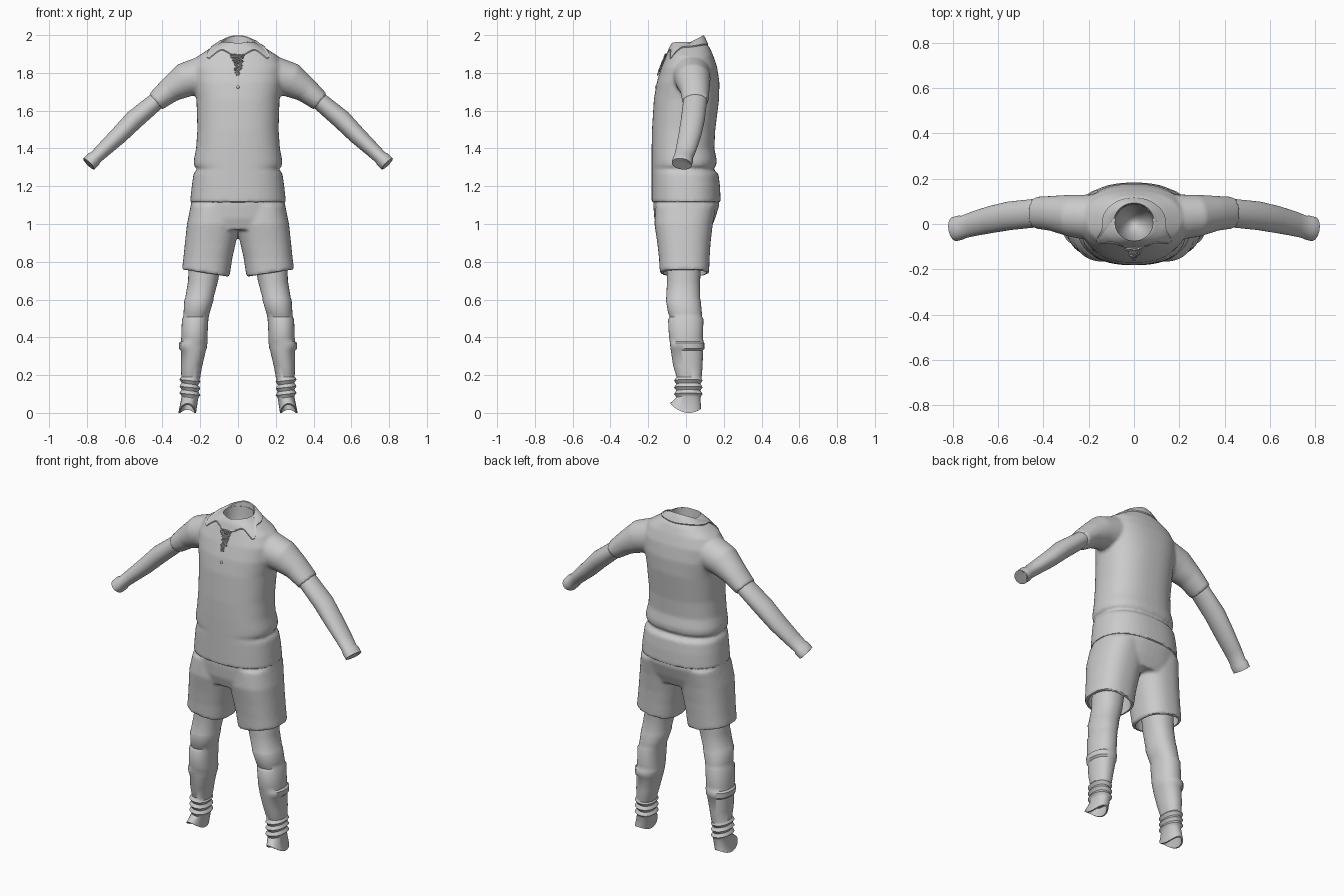
import bpy, bmesh, math, random
from mathutils import Vector
from mathutils.bvhtree import BVHTree

random.seed(4)
cube = bpy.data.objects.get("Cube")
if cube:
    bpy.data.objects.remove(cube)

fabric = bpy.data.materials.new("light grey fabric")
fabric.use_nodes = True
GREY = (0.6, 0.6, 0.6, 1)
fabric.diffuse_color = GREY
fabric.node_tree.nodes["Principled BSDF"].inputs["Base Color"].default_value = GREY


def oval(x0, x1, y0, y1, z, power=2.4, count=48, tilt=0.0):
    """Level rounded ring inside a box, tilted along x."""
    pts = []
    for i in range(count):
        a = math.tau * i / count
        c, s = math.cos(a), math.sin(a)
        px = math.copysign(abs(c) ** (2 / power), c)
        py = math.copysign(abs(s) ** (2 / power), s)
        pts.append(Vector(((x0 + x1) / 2 + px * (x1 - x0) / 2,
                           (y0 + y1) / 2 + py * (y1 - y0) / 2, z + tilt * px)))
    return pts


def limb_rings(path, count=32):
    """Rings square to a path of (x, y, z, thickness, depth)."""
    centres = [Vector(p[:3]) for p in path]
    rings = []
    for i, p in enumerate(path):
        t = centres[min(i + 1, len(path) - 1)] - centres[max(i - 1, 0)]
        u = t.cross(Vector((0, 1, 0))).normalized()
        v = u.cross(t).normalized()
        rings.append([centres[i] + u * p[3] * math.cos(math.tau * k / count)
                      + v * p[4] * math.sin(math.tau * k / count) for k in range(count)])
    return rings


def loft(bm, rings, side=1, caps=True):
    """Skin closed rings; side -1 mirrors them."""
    loops = [[bm.verts.new((p.x * side, p.y, p.z)) for p in ring] for ring in rings]
    for a, b in zip(loops, loops[1:]):
        for i in range(len(a)):
            j = (i + 1) % len(a)
            bm.faces.new((a[i], a[j], b[j], b[i]))
    if caps:
        bm.faces.new(loops[0])
        bm.faces.new(loops[-1])


def finish(mesh):
    mesh.materials.clear()
    mesh.materials.append(fabric)
    mesh.shade_smooth()
    mesh.set_sharp_from_angle(angle=math.radians(40))


def add(name, bm):
    bmesh.ops.recalc_face_normals(bm, faces=bm.faces[:])
    mesh = bpy.data.meshes.new(name)
    bm.to_mesh(mesh)
    bm.free()
    finish(mesh)
    obj = bpy.data.objects.new(name, mesh)
    bpy.context.collection.objects.link(obj)
    return obj


def bake(obj):
    """Replace an object by its evaluated mesh."""
    graph = bpy.context.evaluated_depsgraph_get()
    mesh = bpy.data.meshes.new_from_object(obj.evaluated_get(graph))
    name = obj.name
    bpy.data.objects.remove(obj)
    finish(mesh)
    new = bpy.data.objects.new(name, mesh)
    bpy.context.collection.objects.link(new)
    return new


def fuse(obj, cutter, rounds):
    """Melt overlapping volumes together, soften them and cut an opening."""
    remesh = obj.modifiers.new("fuse", "REMESH")
    remesh.mode, remesh.voxel_size = "VOXEL", 0.01
    soft = obj.modifiers.new("soften", "SMOOTH")
    soft.factor, soft.iterations = 0.5, rounds
    cut = obj.modifiers.new("opening", "BOOLEAN")
    cut.operation, cut.object = "DIFFERENCE", cutter
    cutter.hide_render = True
    result = bake(obj)
    bpy.data.objects.remove(cutter)
    return result


# Shirt: body and short sleeves (height, half width, front, back)
body = [(1.965, .085, -.07, .10), (1.935, .14, -.09, .125), (1.89, .21, -.105, .145),
        (1.83, .24, -.13, .165), (1.75, .235, -.155, .177), (1.66, .22, -.17, .175),
        (1.5, .215, -.18, .155), (1.4, .222, -.182, .15), (1.34, .234, -.182, .162),
        (1.31, .234, -.182, .16), (1.293, .216, -.182, .142), (1.265, .236, -.182, .172),
        (1.2, .245, -.182, .18), (1.113, .254, -.182, .184)]
sleeve = [(.12, .03, 1.79, .1, .1), (.2, .03, 1.785, .1, .1), (.28, .037, 1.762, .092, .093),
          (.36, .047, 1.71, .068, .078), (.435, .05, 1.648, .054, .07)]
bm = bmesh.new()
loft(bm, [oval(-w, w, f, b, z) for z, w, f, b in body])
for side in (1, -1):
    loft(bm, limb_rings(sleeve), side)
shirt = add("shirt", bm)
bm = bmesh.new()
bmesh.ops.create_uvsphere(bm, u_segments=32, v_segments=16, radius=1)
bmesh.ops.scale(bm, vec=(.084, .08, .25), verts=bm.verts)
bmesh.ops.translate(bm, vec=(0, .005, 1.97), verts=bm.verts)
shirt = fuse(shirt, add("neck_cutter", bm), 4)
surface = BVHTree.FromObject(shirt, bpy.context.evaluated_depsgraph_get())

# Shorts: hips and two flared legs
hips = [(1.29, .2, -.16, .13), (1.2, .235, -.17, .168), (1.1, .25, -.173, .176),
        (1.03, .26, -.168, .155), (.97, .262, -.15, .13)]
shorts_leg = [(1.1, -.01, .25, -.16, .16), (1.0, -.01, .27, -.167, .142),
              (.9, .012, .281, -.152, .13), (.82, .03, .289, -.143, .125),
              (.74, .045, .297, -.138, .122)]
bm, hollow = bmesh.new(), bmesh.new()
loft(bm, [oval(-w, w, f, b, z) for z, w, f, b in hips])
for side in (1, -1):
    loft(bm, [oval(*r[1:], r[0], tilt=.02 if r[0] < .8 else 0) for r in shorts_leg], side)
    loft(hollow, [oval(.06, .28, -.12, .106, z) for z in (.85, .65)], side)
fuse(add("shorts", bm), add("hem_cutter", hollow), 3)

# Long undersleeves with an open cuff
arm = [(.36, .047, 1.71, .05, .06), (.435, .048, 1.648, .047, .063),
       (.55, .036, 1.552, .052, .063), (.63, .02, 1.47, .047, .06),
       (.71, 0, 1.395, .04, .054), (.755, -.014, 1.352, .036, .05),
       (.765, -.016, 1.343, .042, .054), (.79, -.022, 1.318, .041, .054),
       (.791, -.022, 1.317, .034, .046), (.75, -.012, 1.357, .03, .042)]
for side, word in ((1, "left"), (-1, "right")):
    bm = bmesh.new()
    loft(bm, limb_rings(arm), side)
    add(word + "_undersleeve", bm)

# Legs with long socks, a shin guard step, a strap and ankle folds
leg = [(.84, .085, .26, -.1, .08), (.7, .105, .264, -.1, .075), (.605, .131, .28, -.105, .075),
       (.6, .129, .284, -.107, .077), (.53, .15, .288, -.095, .084), (.508, .155, .29, -.086, .086),
       (.495, .157, .297, -.095, .092), (.4, .162, .3, -.09, .09), (.378, .162, .302, -.086, .092),
       (.37, .162, .313, -.085, .097), (.34, .166, .312, -.082, .097), (.33, .17, .302, -.08, .09),
       (.25, .189, .302, -.068, .088), (.19, .2, .3, -.05, .083)]
for side, word in ((1, "left"), (-1, "right")):
    rings = [oval(*r[1:], r[0], power=2.2) for r in leg]
    for i in range(12):
        z = .18 - i * .009
        puff = .006 * math.sin(i * 1.6)
        rings.append(oval(.205 - puff, .304 + puff, -.057 - puff, .082 + puff, z, 2.2, tilt=.006))
    for grow in (0, -.008):
        hem = oval(.222 - grow, .315 + grow, -.085 - grow, .08 + grow, 0, 2.2)
        for p in hem:
            p.z = 5 * (p.y - .015) ** 2
        rings.append(hem)
    rings.append(oval(.225, .295, -.045, .07, .06, 2.2))
    bm = bmesh.new()
    loft(bm, rings, side)
    add(word + "_leg_and_sock", bm)

# Collar: inner stand, rim and folded flap with two front points
COUNT = 72
rows = [[] for _ in range(6)]
for i in range(COUNT):
    a = math.tau * i / COUNT
    c, s = math.cos(a), math.sin(a)
    rim = Vector((.09 * c, .005 + .088 * s, 1.953 + .046 * s))
    lean = math.atan2(s, abs(c))
    point = .05 * math.exp(-((lean + .55) / .2) ** 2)
    reach = Vector((c * (.142 + point), .005 + s * (.112 + point), 3))
    hit = surface.ray_cast(reach, Vector((0, 0, -1)))[0]
    edge = hit + Vector((0, 0, .008)) if hit else Vector((reach.x, reach.y, 1.87))
    rows[0].append(Vector((rim.x * .92, rim.y * .92, rim.z - .06)))
    rows[1].append(rim + Vector((-.004 * c, -.004 * s, -.004)))
    rows[2].append(rim)
    rows[3].append(rim.lerp(edge, .4) + Vector((0, 0, .006)))
    rows[4].append(edge)
    rows[5].append(edge - Vector((.004 * c, .004 * s, .012)))
bm = bmesh.new()
loft(bm, rows, caps=False)
add("collar", bm)

# Crumpled neck trim: thin threads lying on the chest
trim = bpy.data.curves.new("neck_trim", "CURVE")
trim.dimensions = "3D"
trim.bevel_depth, trim.bevel_resolution = .003, 1
for strand in range(9):
    path = []
    length = random.uniform(.07, .125)
    for k in range(14):
        spread = .042 * (1 - k / 18)
        x, z = random.uniform(-spread, spread), 1.9 - length * k / 13
        hit = surface.ray_cast(Vector((x, -1, z)), Vector((0, 1, 0)))[0]
        if hit and hit.y < -.05:
            path.append(hit - Vector((0, random.uniform(.002, .009), 0)))
    spline = trim.splines.new("POLY")
    spline.points.add(len(path) - 1)
    for target, p in zip(spline.points, path):
        target.co = (*p, 1)
trim_obj = bpy.data.objects.new("neck_trim", trim)
bpy.context.collection.objects.link(trim_obj)
bake(trim_obj)

# Button
hit = surface.ray_cast(Vector((0, -1, 1.725)), Vector((0, 1, 0)))[0]
bm = bmesh.new()
bmesh.ops.create_uvsphere(bm, u_segments=12, v_segments=8, radius=.008)
bmesh.ops.scale(bm, vec=(1, .5, 1), verts=bm.verts)
bmesh.ops.translate(bm, vec=hit, verts=bm.verts)
add("button", bm)
